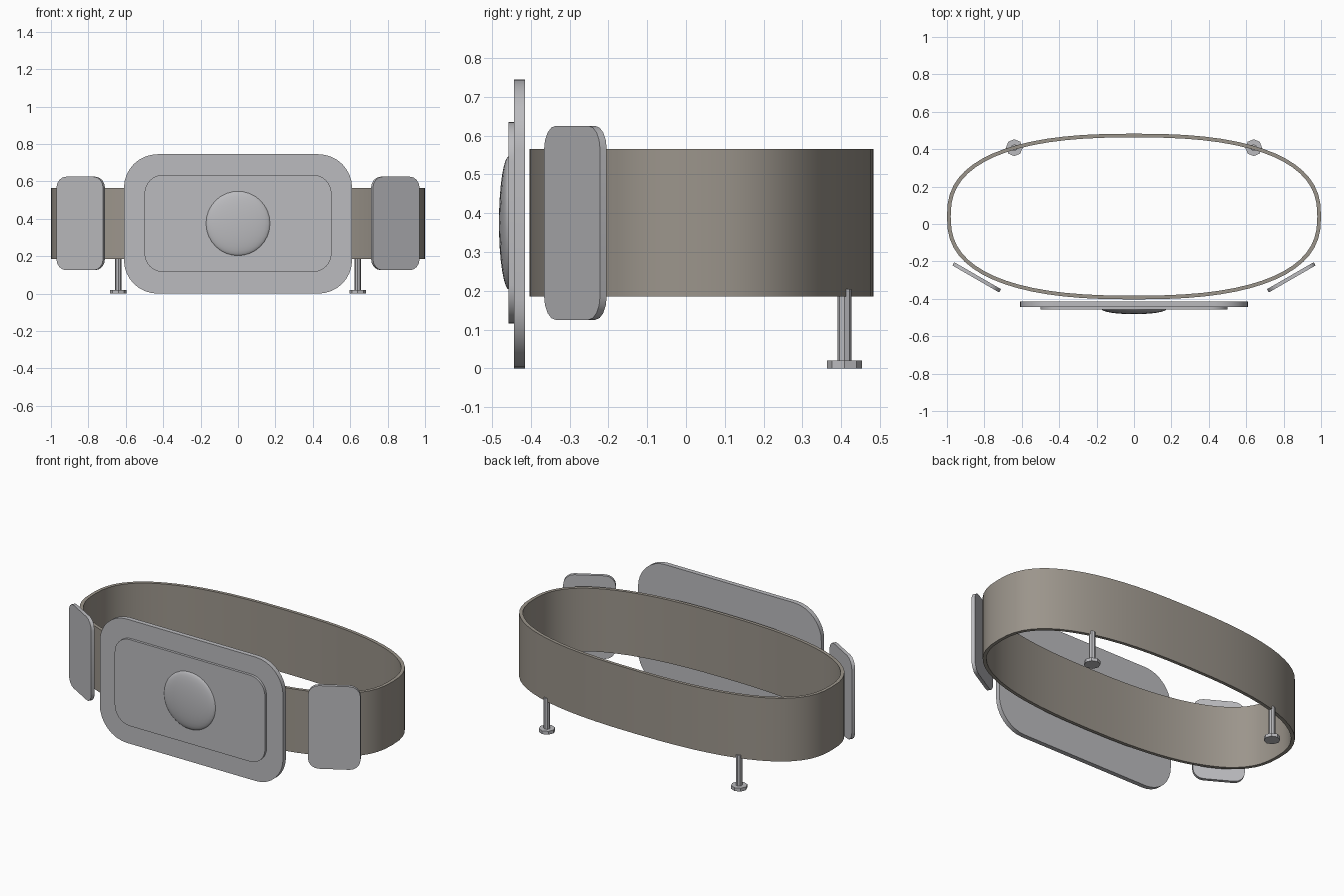
import bpy, bmesh
from math import cos, sin, pi, radians
from mathutils import Matrix

cube = bpy.data.objects.get("Cube")
if cube:
    bpy.data.objects.remove(cube, do_unlink=True)


def material(name, color):
    m = bpy.data.materials.new(name)
    m.use_nodes = True
    m.diffuse_color = (*color, 1)
    m.node_tree.nodes["Principled BSDF"].inputs["Base Color"].default_value = (*color, 1)
    return m


leather = material("taupe leather", (0.33, 0.30, 0.26))
metal = material("grey metal", (0.50, 0.50, 0.52))


def finish(name, bm, mat, smooth=None):
    bmesh.ops.recalc_face_normals(bm, faces=bm.faces)
    mesh = bpy.data.meshes.new(name)
    bm.to_mesh(mesh)
    bm.free()
    mesh.materials.append(mat)
    ob = bpy.data.objects.new(name, mesh)
    bpy.context.collection.objects.link(ob)
    if smooth:
        bpy.ops.object.select_all(action='DESELECT')
        ob.select_set(True)
        bpy.context.view_layer.objects.active = ob
        bpy.ops.object.shade_smooth_by_angle(angle=radians(smooth))
    return ob


def rounded_plate(name, width, height, depth, radius, steps, center, turn=0):
    """Upright rounded rectangle, thick along y, turned about z."""
    bm = bmesh.new()
    corners = [(1, 1), (-1, 1), (-1, -1), (1, -1)]
    ring = []
    for q, (sx, sz) in enumerate(corners):
        for i in range(steps + 1):
            a = (q + i / steps) * pi / 2
            ring.append(bm.verts.new((sx * (width / 2 - radius) + radius * cos(a),
                                      -depth / 2,
                                      sz * (height / 2 - radius) + radius * sin(a))))
    face = bm.faces.new(ring)
    ext = bmesh.ops.extrude_face_region(bm, geom=[face])
    moved = [v for v in ext["geom"] if isinstance(v, bmesh.types.BMVert)]
    bmesh.ops.translate(bm, verts=moved, vec=(0, depth, 0))
    bm.transform(Matrix.Translation(center) @ Matrix.Rotation(turn, 4, 'Z'))
    return finish(name, bm, metal, 35)


def cylinder(name, x, y, z0, z1, radius, sides):
    bm = bmesh.new()
    bmesh.ops.create_cone(bm, cap_ends=True, segments=sides, radius1=radius,
                          radius2=radius, depth=z1 - z0)
    bm.transform(Matrix.Translation((x, y, (z0 + z1) / 2)))
    return finish(name, bm, metal)


# Belt band: a hollow, flattened oval loop
def oval(a, b, t):
    c, s = cos(t), sin(t)
    p = 2 / 2.5
    return (a * abs(c) ** p * (1 if c > 0 else -1),
            0.04 + b * abs(s) ** p * (1 if s > 0 else -1))


bm = bmesh.new()
count, wall = 64, 0.02
loops = []
for inset, z in ((0, 0.185), (0, 0.565), (wall, 0.565), (wall, 0.185)):
    loops.append([bm.verts.new((*oval(1 - inset, 0.443 - inset, 2 * pi * i / count), z))
                  for i in range(count)])
for k in range(4):
    lower, upper = loops[k], loops[(k + 1) % 4]
    for i in range(count):
        j = (i + 1) % count
        bm.faces.new((lower[i], lower[j], upper[j], upper[i]))
finish("belt_band", bm, leather, 35)

# Buckle: large plate, raised panel and domed boss
rounded_plate("buckle_plate", 1.22, 0.745, 0.028, 0.18, 8, (0, -0.429, 0.3725))
rounded_plate("buckle_panel", 1.0, 0.52, 0.016, 0.10, 8, (0, -0.450, 0.375))
bm = bmesh.new()
bmesh.ops.create_uvsphere(bm, u_segments=32, v_segments=16, radius=1)
bm.transform(Matrix.Translation((0, -0.455, 0.375)) @ Matrix.Diagonal((0.173, 0.027, 0.173, 1)))
finish("buckle_boss", bm, metal, 60)

# Side pads and hanging posts, one per side
for side, label in ((1, "left"), (-1, "right")):
    rounded_plate(label + "_pad", 0.288, 0.5, 0.02, 0.06, 4,
                  (side * 0.841, -0.285, 0.375), side * radians(30))
    cylinder(label + "_post", side * 0.64, 0.408, 0.01, 0.205, 0.018, 8)
    cylinder(label + "_post_foot", side * 0.64, 0.408, 0, 0.02, 0.045, 8)
